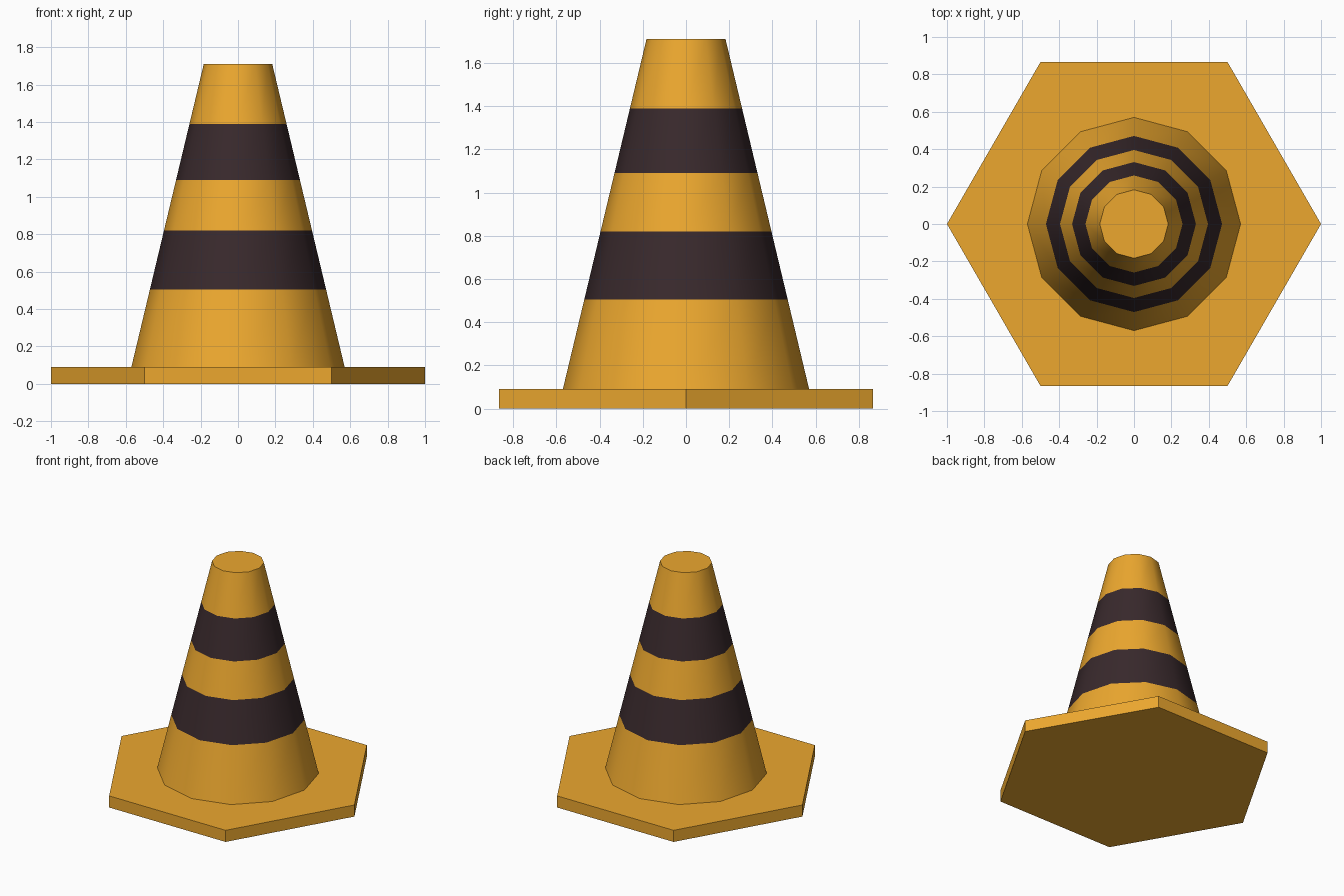
import bpy, bmesh, math

if "Cube" in bpy.data.objects:
    bpy.data.objects.remove(bpy.data.objects["Cube"])


def material(name, color):
    mat = bpy.data.materials.new(name)
    mat.diffuse_color = (*color, 1)
    mat.use_nodes = True
    mat.node_tree.nodes["Principled BSDF"].inputs["Base Color"].default_value = mat.diffuse_color
    return mat


orange = material("orange", (0.84, 0.39, 0.028))
dark = material("dark_band", (0.04, 0.022, 0.025))


def stacked_rings(name, sides, profile, mats, band_mats):
    """Closed solid lofted through (radius, z) rings, one material slot per band."""
    bm = bmesh.new()
    rings = [[bm.verts.new((r * math.cos(2 * math.pi * i / sides),
                            r * math.sin(2 * math.pi * i / sides), z))
              for i in range(sides)] for r, z in profile]
    for lower, upper, slot in zip(rings, rings[1:], band_mats):
        for i in range(sides):
            j = (i + 1) % sides
            bm.faces.new((lower[i], lower[j], upper[j], upper[i])).material_index = slot
    bm.faces.new(rings[0][::-1])
    bm.faces.new(rings[-1])
    mesh = bpy.data.meshes.new(name)
    bm.to_mesh(mesh)
    bm.free()
    for mat in mats:
        mesh.materials.append(mat)
    obj = bpy.data.objects.new(name, mesh)
    bpy.context.collection.objects.link(obj)
    return obj


# Hexagonal foot plate
BASE_TOP = 0.09
stacked_rings("base_plate", 6, [(1, 0), (1, BASE_TOP)], [orange], [0])

# Twelve-sided tapered body with two dark bands
TOP, R_BOTTOM, R_TOP = 1.71, 0.57, 0.183
profile = [(R_BOTTOM + (R_TOP - R_BOTTOM) * (z - BASE_TOP) / (TOP - BASE_TOP), z)
           for z in (BASE_TOP, 0.505, 0.82, 1.09, 1.39, TOP)]
body = stacked_rings("cone_body", 12, profile, [orange, dark], [0, 1, 0, 1, 0])

# Smooth sides, crisp rims
bpy.context.view_layer.objects.active = body
body.select_set(True)
bpy.ops.object.shade_smooth_by_angle(angle=math.radians(40))
